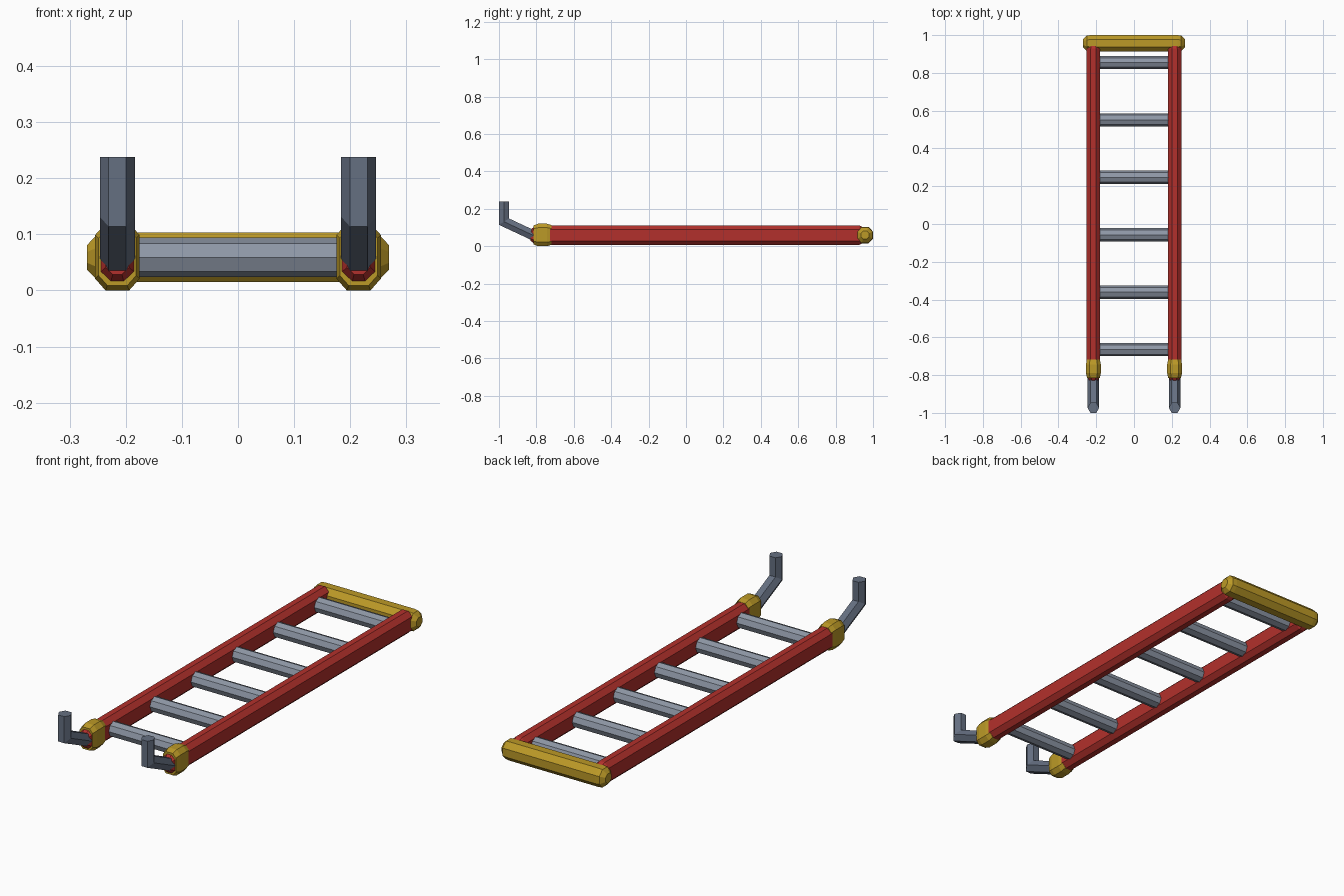
import bpy, bmesh, math
from mathutils import Vector

if "Cube" in bpy.data.objects:
    bpy.data.objects.remove(bpy.data.objects["Cube"])


def material(name, color):
    m = bpy.data.materials.new(name)
    m.diffuse_color = (*color, 1)
    m.use_nodes = True
    m.node_tree.nodes["Principled BSDF"].inputs["Base Color"].default_value = m.diffuse_color
    return m


RED = material("red_paint", (0.45, 0.03, 0.025))
YELLOW = material("yellow_paint", (0.50, 0.32, 0.02))
GREY = material("grey_metal", (0.27, 0.31, 0.38))
STEEL = material("dark_steel", (0.13, 0.16, 0.22))


def loft(name, rings, mat):
    """Bridge equal-sized rings of points and cap both ends."""
    bm = bmesh.new()
    loops = [[bm.verts.new(p) for p in ring] for ring in rings]
    n = len(loops[0])
    for a, b in zip(loops, loops[1:]):
        for i in range(n):
            j = (i + 1) % n
            bm.faces.new((a[i], a[j], b[j], b[i]))
    bm.faces.new(loops[0])
    bm.faces.new(loops[-1])
    bmesh.ops.recalc_face_normals(bm, faces=bm.faces)
    mesh = bpy.data.meshes.new(name)
    bm.to_mesh(mesh)
    bm.free()
    mesh.materials.append(mat)
    ob = bpy.data.objects.new(name, mesh)
    bpy.context.collection.objects.link(ob)
    return ob


def octagon(w, h, fw, fh):
    """Chamfered rectangle: half sizes w, h and half flats fw, fh."""
    return [(w, -fh), (w, fh), (fw, h), (-fw, h),
            (-w, fh), (-w, -fh), (-fw, -h), (fw, -h)]


def along_y(section, x, z, stations):
    return [[(x + u * s, y, z + v * s) for u, v in section] for y, s in stations]


def along_x(section, y, z, stations):
    return [[(x, y + u * s, z + v * s) for u, v in section] for x, s in stations]


for side, sx in (("left", -1), ("right", 1)):
    x = 0.215 * sx
    # Side rail with tapered ends
    loft(side + "_rail", along_y(octagon(0.036, 0.052, 0.014, 0.031), x, 0.059,
         [(-0.832, 0.58), (-0.805, 0.95), (-0.78, 1), (0.928, 1), (0.945, 0.8)]), RED)
    # Collar near the foot of the rail
    loft(side + "_collar", along_y(octagon(0.0395, 0.06, 0.021, 0.039), x, 0.06,
         [(-0.815, 0.85), (-0.79, 1), (-0.743, 1), (-0.718, 0.87)]), YELLOW)
    # Bent hexagonal hook, mitred at the elbow
    path = [Vector((x, -0.815, 0.057)), Vector((x, -0.973, 0.131)), Vector((x, -0.973, 0.238))]
    d1, d2 = [(b - a).normalized() for a, b in zip(path, path[1:])]
    half = d1.angle(d2) / 2
    rings = []
    for p, d, k in ((path[0], d1, 1), (path[1], (d1 + d2).normalized(), 1 / math.cos(half)),
                    (path[2], d2, 1)):
        across = d.cross(Vector((1, 0, 0)))
        rings.append([p + Vector((0.031 * math.cos(i * math.pi / 3), 0, 0))
                      + across * (0.031 * k * math.sin(i * math.pi / 3)) for i in range(6)])
    loft(side + "_hook", rings, STEEL)

# Six octagonal rungs
rung = [(0.035 * math.cos(i * math.pi / 4), 0.035 * math.sin(i * math.pi / 4)) for i in range(8)]
for i in range(6):
    loft(f"rung_{i + 1}", along_x(rung, -0.665 + 0.304 * i, 0.059,
         [(-0.193, 0.75), (-0.18, 1), (0.18, 1), (0.193, 0.75)]), GREY)

# End bar across the top of the ladder
loft("end_bar", along_x(octagon(0.043, 0.044, 0.019, 0.019), 0.957, 0.059,
     [(-0.269, 0.5), (-0.25, 0.95), (-0.23, 1), (0.23, 1), (0.25, 0.95), (0.269, 0.5)]), YELLOW)
